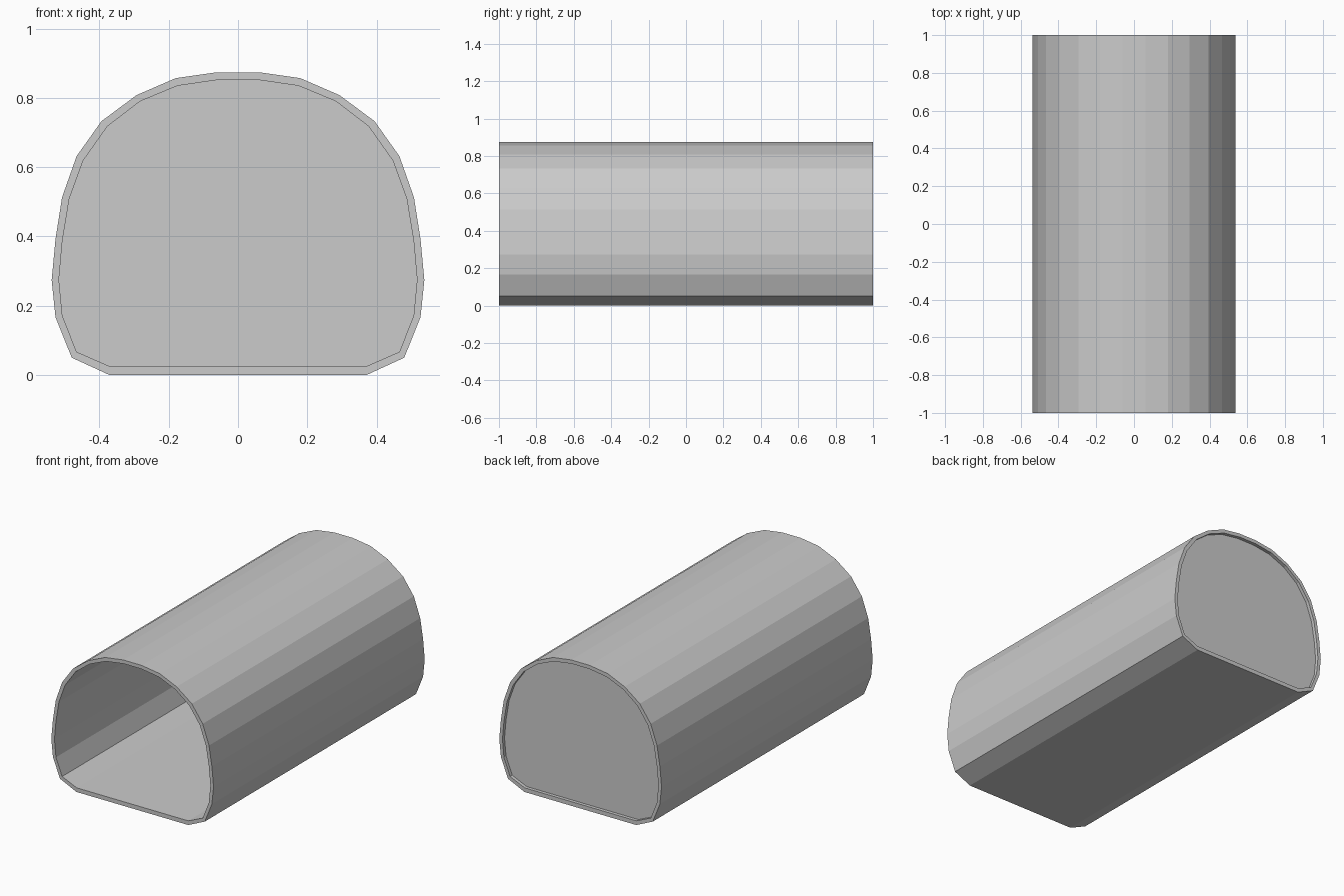
import bpy, bmesh

if "Cube" in bpy.data.objects:
    bpy.data.objects.remove(bpy.data.objects["Cube"])

# right half of each cross-section, from floor to crown (x, z)
OUTER = [(.371, 0), (.48, .05), (.527, .167), (.538, .274), (.527, .392), (.508, .513),
         (.466, .632), (.394, .733), (.293, .808), (.18, .857), (.061, .874)]
INNER = [(.37, .025), (.466, .067), (.507, .171), (.517, .276), (.507, .387), (.487, .509),
         (.447, .619), (.377, .718), (.283, .79), (.175, .835), (.059, .852)]


def mirror(half):
    return half + [(-x, z) for x, z in reversed(half)]


def ring(bm, profile, y):
    return [bm.verts.new((x, y, z)) for x, z in profile]


def bridge(bm, a, b):
    n = len(a)
    for i in range(n):
        j = (i + 1) % n
        bm.faces.new((a[i], a[j], b[j], b[i]))


def finish(bm, name):
    bmesh.ops.recalc_face_normals(bm, faces=bm.faces)
    mesh = bpy.data.meshes.new(name)
    bm.to_mesh(mesh)
    bm.free()
    bpy.context.collection.objects.link(bpy.data.objects.new(name, mesh))


outer, inner = mirror(OUTER), mirror(INNER)

# open tunnel shell with wall thickness
bm = bmesh.new()
rings = [ring(bm, outer, -1), ring(bm, outer, 1), ring(bm, inner, 1), ring(bm, inner, -1)]
for i in range(4):
    bridge(bm, rings[i], rings[(i + 1) % 4])
finish(bm, "tunnel_shell")

# slightly recessed wall closing the back end
bm = bmesh.new()
near, far = ring(bm, inner, .96), ring(bm, inner, .98)
bridge(bm, near, far)
bm.faces.new(near)
bm.faces.new(far)
finish(bm, "back_wall")
